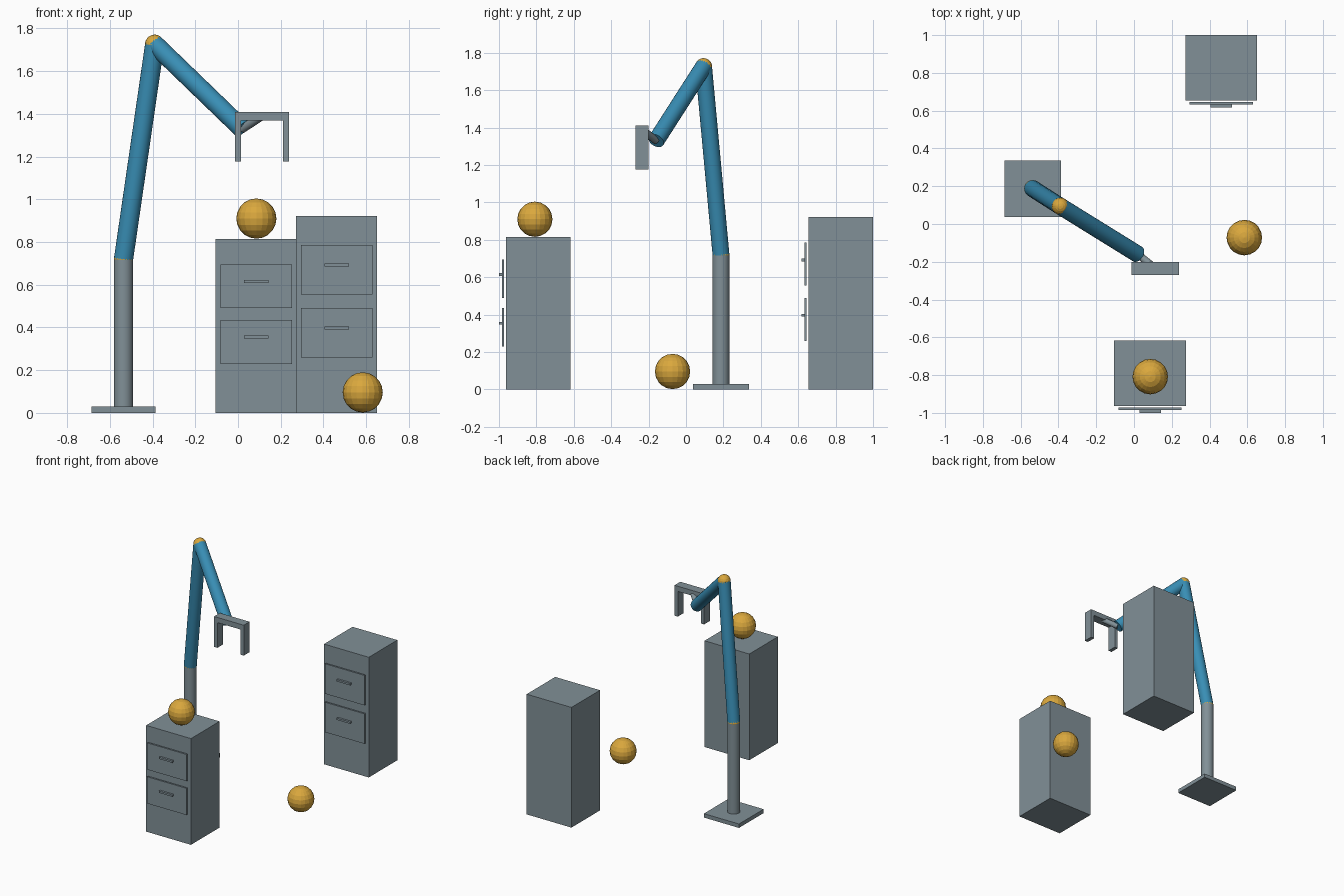
import bpy, math
from mathutils import Vector

if "Cube" in bpy.data.objects:
    bpy.data.objects.remove(bpy.data.objects["Cube"])


def material(name, rgb):
    m = bpy.data.materials.new(name)
    m.diffuse_color = (*rgb, 1)
    m.use_nodes = True
    m.node_tree.nodes["Principled BSDF"].inputs["Base Color"].default_value = m.diffuse_color
    return m


GREY = material("steel grey", (0.22, 0.28, 0.31))
BLUE = material("arm blue", (0.04, 0.27, 0.46))
GOLD = material("golden yellow", (0.70, 0.39, 0.047))


def finish(name, mat):
    ob = bpy.context.object
    ob.name = name
    ob.data.materials.append(mat)
    return ob


def box(name, x, y, z, mat=GREY):
    """Box from (min, max) ranges on each axis."""
    bpy.ops.mesh.primitive_cube_add(
        size=1, location=[(a + b) / 2 for a, b in (x, y, z)])
    ob = finish(name, mat)
    ob.scale = [b - a for a, b in (x, y, z)]
    bpy.ops.object.transform_apply(location=False, rotation=False, scale=True)


def rod(name, start, end, radius, mat):
    """Smooth cylinder between two points."""
    a, b = Vector(start), Vector(end)
    bpy.ops.mesh.primitive_cylinder_add(
        vertices=24, radius=radius, depth=(b - a).length, location=(a + b) / 2,
        rotation=(b - a).to_track_quat('Z', 'Y').to_euler())
    finish(name, mat)
    bpy.ops.object.shade_smooth_by_angle(angle=math.radians(30))


def ball(name, centre, radius, segments=20, rings=10):
    bpy.ops.mesh.primitive_uv_sphere_add(
        segments=segments, ring_count=rings, radius=radius, location=centre)
    finish(name, GOLD)


def cabinet(name, cx, front, height, drawers):
    """Cabinet with floating drawer fronts and handles; front is the body's front y."""
    box(name + "_body", (cx - 0.19, cx + 0.19), (front, front + 0.346), (0, height))
    for i, (z0, z1) in enumerate(drawers):
        box(f"{name}_drawer_{i}", (cx - 0.167, cx + 0.167),
            (front - 0.021, front - 0.009), (z0, z1))
        hz = (z0 + z1) / 2 + 0.022
        box(f"{name}_handle_{i}", (cx - 0.057, cx + 0.057),
            (front - 0.037, front - 0.020), (hz - 0.007, hz + 0.007))


# Cabinets
cabinet("low_cabinet", 0.085, -0.963, 0.815, [(0.23, 0.435), (0.49, 0.695)])
cabinet("tall_cabinet", 0.462, 0.654, 0.922, [(0.26, 0.49), (0.555, 0.785)])

# Loose balls
ball("ball_on_cabinet", (0.086, -0.808, 0.91), 0.094)
ball("ball_on_floor", (0.584, -0.072, 0.096), 0.094)

# Robot arm
shoulder = (-0.536, 0.187, 0.72)
elbow = (-0.39, 0.094, 1.726)
wrist = (0.02, -0.16, 1.33)
box("arm_base", (-0.685, -0.387), (0.038, 0.336), (0, 0.03))
rod("arm_post", (-0.536, 0.187, 0.03), shoulder, 0.045, GREY)
rod("upper_arm", shoulder, elbow, 0.045, BLUE)
rod("forearm", elbow, wrist, 0.045, BLUE)
ball("shoulder_joint", shoulder, 0.0455)
ball("elbow_joint", elbow, 0.0455)

# Gripper
rod("hand_link", wrist, (0.112, -0.235, 1.39), 0.02, GREY)
box("gripper_bar", (-0.014, 0.238), (-0.27, -0.2), (1.37, 1.41))
for side, x in (("left", -0.014), ("right", 0.21)):
    box(f"gripper_finger_{side}", (x, x + 0.028), (-0.27, -0.2), (1.177, 1.37))
